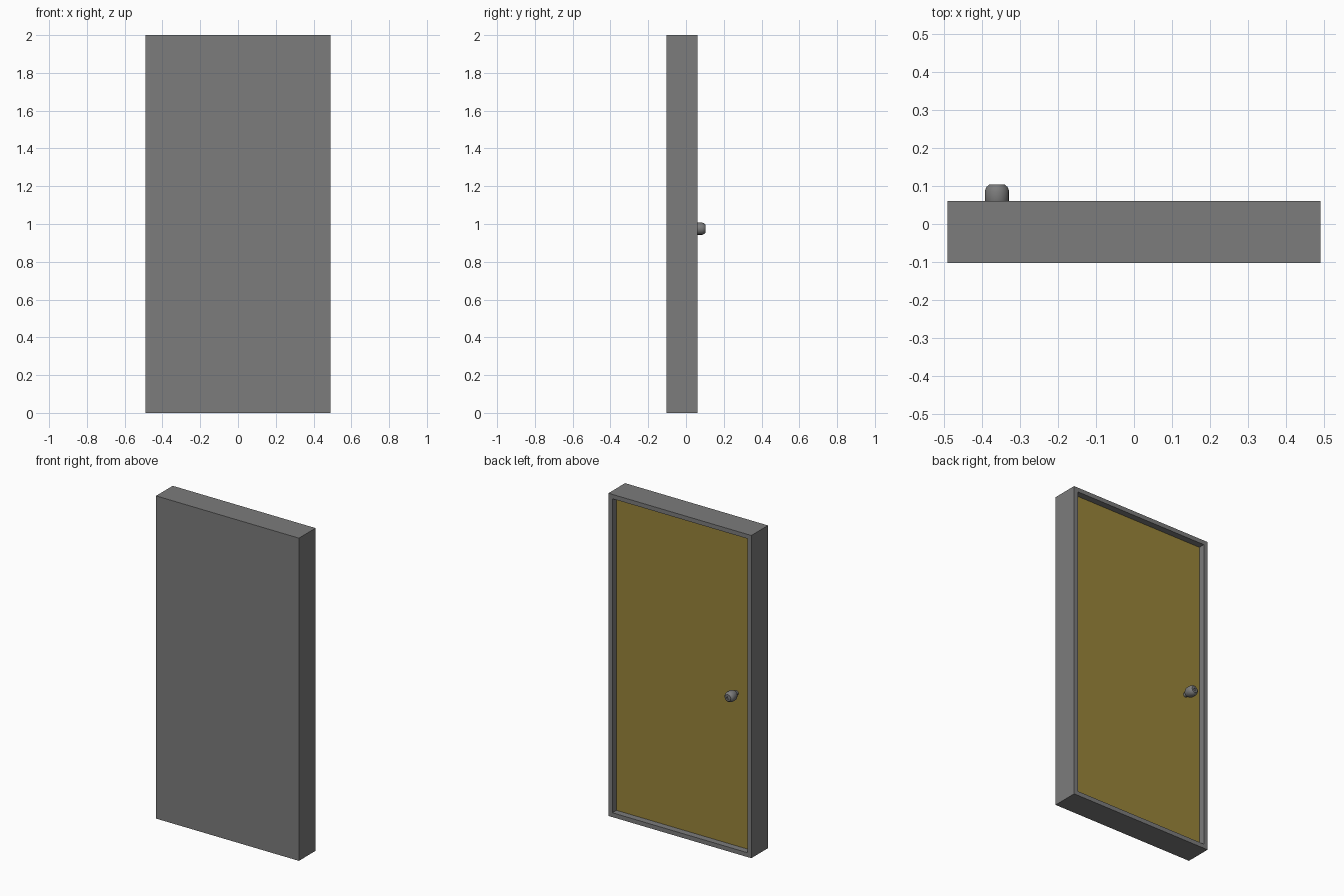
import bpy, bmesh, math
from mathutils import Vector, Matrix

default = bpy.data.objects.get("Cube")
if default:
    bpy.data.objects.remove(default, do_unlink=True)


def material(name, color):
    mat = bpy.data.materials.new(name)
    mat.use_nodes = True
    mat.diffuse_color = (*color, 1)
    mat.node_tree.nodes["Principled BSDF"].inputs["Base Color"].default_value = (*color, 1)
    return mat


def add_object(name, bm, mats):
    bmesh.ops.recalc_face_normals(bm, faces=bm.faces)
    mesh = bpy.data.meshes.new(name)
    bm.to_mesh(mesh)
    bm.free()
    for mat in mats:
        mesh.materials.append(mat)
    obj = bpy.data.objects.new(name, mesh)
    bpy.context.collection.objects.link(obj)
    return obj


grey = material("grey", (0.2, 0.2, 0.2))
ochre = material("ochre", (0.32, 0.23, 0.042))

# Frame: a solid slab whose rear face is inset and sunk to form the door panel
WIDTH, HEIGHT = 0.98, 2.0
FRONT, REAR, RECESS, BORDER = -0.103, 0.06, 0.04, 0.038
bm = bmesh.new()
bmesh.ops.create_cube(bm, size=1)
bmesh.ops.scale(bm, vec=(WIDTH, REAR - FRONT, HEIGHT), verts=bm.verts)
bmesh.ops.translate(bm, vec=(0, (REAR + FRONT) / 2, HEIGHT / 2), verts=bm.verts)
bm.normal_update()
panel = max(bm.faces, key=lambda f: f.normal.y)
bmesh.ops.inset_region(bm, faces=[panel], thickness=BORDER)
wall = bmesh.ops.extrude_discrete_faces(bm, faces=[panel])["faces"][0]
bmesh.ops.translate(bm, vec=(0, -RECESS, 0), verts=wall.verts)
wall.material_index = 1
add_object("door_and_frame", bm, [grey, ochre])

# Knob: lathed stem and rounded grip with a small dimple, axis along y
profile = [(0.014, 0.02), (0.014, 0.037), (0.022, 0.04), (0.032, 0.058),
           (0.032, 0.086), (0.028, 0.097), (0.02, 0.104), (0.009, 0.104),
           (0.008, 0.098), (0, 0.098)]
bm = bmesh.new()
verts = [bm.verts.new((r, y, 0)) for r, y in profile]
edges = [bm.edges.new(pair) for pair in zip(verts, verts[1:])]
bmesh.ops.spin(bm, geom=verts + edges, cent=(0, 0, 0), axis=(0, 1, 0),
               angle=math.tau, steps=16, use_merge=True)
bmesh.ops.remove_doubles(bm, verts=bm.verts, dist=0.0001)
bmesh.ops.translate(bm, vec=(-0.36, 0, 0.975), verts=bm.verts)
knob = add_object("door_knob", bm, [grey])

bpy.ops.object.select_all(action='DESELECT')
knob.select_set(True)
bpy.context.view_layer.objects.active = knob
bpy.ops.object.shade_smooth_by_angle(angle=math.radians(35))
